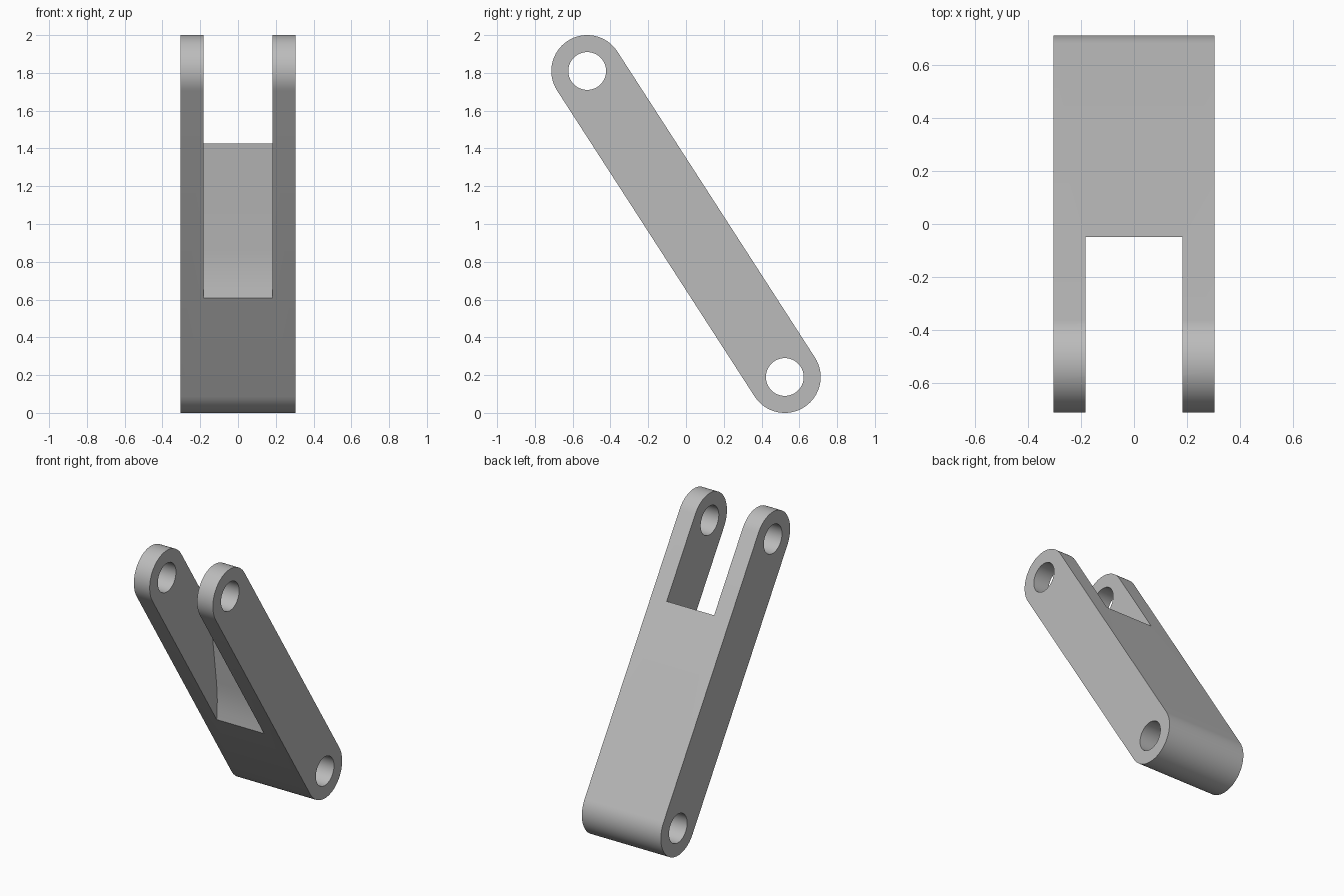
import bpy, bmesh, math
from mathutils import Vector

cube = bpy.data.objects.get("Cube")
if cube:
    bpy.data.objects.remove(cube, do_unlink=True)

HALF_WIDTH = 0.305
SLOT_HALF = 0.183
END_RADIUS = 0.19
HOLE_RADIUS = 0.1
TOP_PIN = Vector((-0.523, 1.81))      # (y, z)
BOTTOM_PIN = Vector((0.523, 0.19))
SEGMENTS = 32

grey = bpy.data.materials.new("plain grey")
grey.use_nodes = True
grey.diffuse_color = (0.5, 0.5, 0.5, 1)
grey.node_tree.nodes["Principled BSDF"].inputs["Base Color"].default_value = (0.5, 0.5, 0.5, 1)


def arc(centre, radius, start, sweep, steps):
    return [centre + radius * Vector((math.cos(a), math.sin(a)))
            for a in (start + sweep * i / steps for i in range(steps + 1))]


def extrude_profile(name, points, half):
    """Extrude a (y, z) outline along x from -half to +half."""
    bm = bmesh.new()
    face = bm.faces.new([bm.verts.new((-half, y, z)) for y, z in points])
    new = bmesh.ops.extrude_face_region(bm, geom=[face])["geom"]
    moved = [v for v in new if isinstance(v, bmesh.types.BMVert)]
    bmesh.ops.translate(bm, verts=moved, vec=(2 * half, 0, 0))
    bmesh.ops.recalc_face_normals(bm, faces=bm.faces)
    mesh = bpy.data.meshes.new(name)
    bm.to_mesh(mesh)
    bm.free()
    mesh.materials.append(grey)
    obj = bpy.data.objects.new(name, mesh)
    bpy.context.collection.objects.link(obj)
    return obj


def cut(target, cutter):
    cutter.hide_render = True
    bpy.context.view_layer.objects.active = target
    mod = target.modifiers.new("cut", 'BOOLEAN')
    mod.operation = 'DIFFERENCE'
    mod.solver = 'EXACT'
    mod.object = cutter
    bpy.ops.object.modifier_apply(modifier=mod.name)
    bpy.data.objects.remove(cutter, do_unlink=True)


# Slanted arm with rounded ends
axis = TOP_PIN - BOTTOM_PIN
side = math.atan2(axis.y, axis.x) - math.pi / 2
outline = (arc(TOP_PIN, END_RADIUS, side, math.pi, SEGMENTS)
           + arc(BOTTOM_PIN, END_RADIUS, side + math.pi, math.pi, SEGMENTS))
arm = extrude_profile("forked_link_arm", outline, HALF_WIDTH)

# Pin holes through both ends
for pin in (TOP_PIN, BOTTOM_PIN):
    circle = arc(pin, HOLE_RADIUS, 0, 2 * math.pi, 2 * SEGMENTS)[:-1]
    cut(arm, extrude_profile("pin_hole_cutter", circle, 0.5))

# Fork slot with a steep floor that curves forward at its foot
slot = [(-1.2, 2.3), (-0.164, 2.3), (-0.05, 1.435), (0.024, 0.87), (0.03, 0.81),
        (0.033, 0.74), (0.031, 0.67), (0.026, 0.605), (0.012, 0.5), (-1.2, 0.5)]
cut(arm, extrude_profile("fork_slot_cutter", slot, SLOT_HALF))

bpy.ops.object.select_all(action='DESELECT')
arm.select_set(True)
bpy.context.view_layer.objects.active = arm
bpy.ops.object.shade_smooth_by_angle(angle=math.radians(30))
